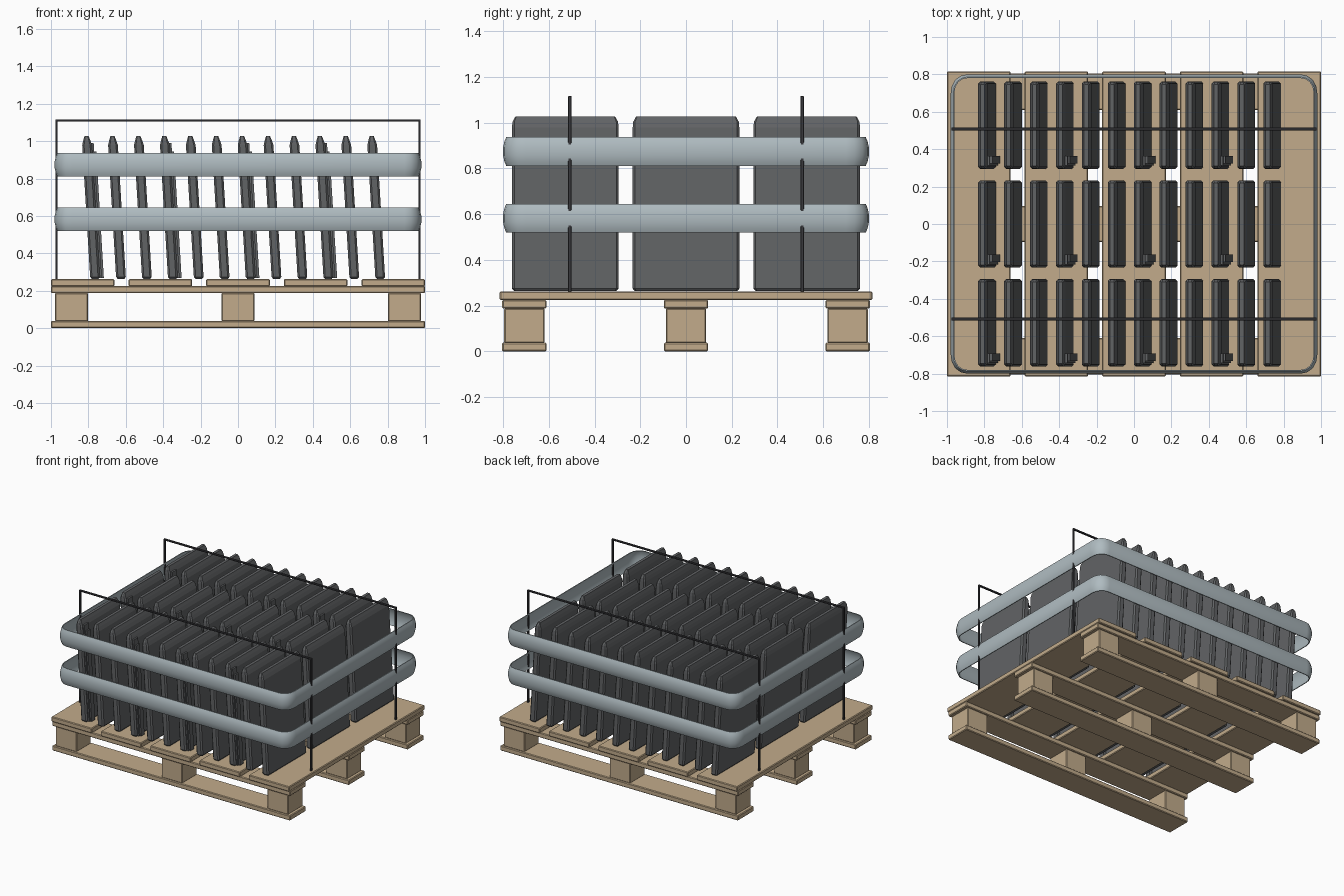
import bpy, bmesh, math
from mathutils import Vector

if "Cube" in bpy.data.objects:
    bpy.data.objects.remove(bpy.data.objects["Cube"])


def material(name, rgb):
    m = bpy.data.materials.new(name)
    m.diffuse_color = (*rgb, 1)
    m.use_nodes = True
    m.node_tree.nodes["Principled BSDF"].inputs["Base Color"].default_value = m.diffuse_color
    return m


WOOD = material("wood", (0.54, 0.41, 0.26))
DARK = material("dark_panel", (0.12, 0.125, 0.13))
WIRE = material("black_wire", (0.04, 0.04, 0.045))
STRAP = material("grey_strap", (0.43, 0.50, 0.53))


def finish(name, bm, mat):
    bmesh.ops.recalc_face_normals(bm, faces=bm.faces)
    me = bpy.data.meshes.new(name)
    bm.to_mesh(me)
    bm.free()
    ob = bpy.data.objects.new(name, me)
    bpy.context.collection.objects.link(ob)
    me.materials.append(mat)
    return ob


def loft(bm, rings, closed=False):
    """Skin a list of vertex rings; cap the ends or join them in a loop."""
    rs = [[bm.verts.new(p) for p in r] for r in rings]
    n = len(rs[0])
    for a, b in zip(rs, rs[1:] + (rs[:1] if closed else [])):
        for i in range(n):
            j = (i + 1) % n
            bm.faces.new((a[i], a[j], b[j], b[i]))
    if not closed:
        bm.faces.new(rs[0])
        bm.faces.new(rs[-1])


def box(name, x, y, z, mat, bevel=0.005):
    bm = bmesh.new()
    bmesh.ops.create_cube(bm, size=1)
    for v in bm.verts:
        v.co = [a + (b - a) * (c + 0.5) for (a, b), c in zip((x, y, z), v.co)]
    if bevel:
        bmesh.ops.bevel(bm, geom=bm.edges[:], offset=bevel, segments=1, affect='EDGES')
    return finish(name, bm, mat)


# Pallet: runners, blocks, bearers and deck boards
for yc in (-0.707, 0, 0.707):
    hw = 0.097
    box("bottom_runner", (-1, 1), (yc - hw, yc + hw), (0, 0.038), WOOD)
    box("bearer", (-1, 1), (yc - hw, yc + hw), (0.187, 0.225), WOOD)
    for xc in (-0.89, 0, 0.89):
        box("pallet_block", (xc - 0.088, xc + 0.088), (yc - 0.088, yc + 0.088),
            (0.036, 0.189), WOOD)
for i in range(5):
    xc = -0.83 + i * 0.415
    box("deck_board", (xc - 0.17, xc + 0.17), (-0.815, 0.815), (0.224, 0.262), WOOD)

# Leaning panels, three rows of twelve, bevelled by lofting octagonal sections
LEAN = -0.06


def section(z, hx, hy, c):
    pts = [(hx - c, -hy), (hx, -hy + c), (hx, hy - c), (hx - c, hy),
           (c - hx, hy), (-hx, hy - c), (-hx, c - hy), (c - hx, -hy)]
    return [(px + z * LEAN, py, z) for px, py in pts]


bm = bmesh.new()
loft(bm, [section(0, 0.018, 0.224, 0.006), section(0.01, 0.026, 0.233, 0.01),
          section(0.715, 0.026, 0.233, 0.01), section(0.74, 0.019, 0.231, 0.008),
          section(0.763, 0.011, 0.218, 0.004)])
panel = finish("panel", bm, DARK)

# Upright rail with a foot lip, fixed to every third panel
bm = bmesh.new()
for x0, x1, y0, y1, z1 in ((0.02, 0.047, -0.144, -0.104, 0.68), (0.015, 0.036, -0.156, -0.104, 0.725)):
    loft(bm, [[(x + z * LEAN, y, z) for x, y in ((x0, y0), (x1, y0), (x1, y1), (x0, y1))]
              for z in (0.004, z1)])
rail = finish("panel_rail", bm, DARK)


def place(src, loc, first):
    ob = src if first else src.copy()
    if not first:
        bpy.context.collection.objects.link(ob)
    ob.location = loc


for r in range(3):
    for i in range(12):
        loc = (-0.764 + i * 0.1386, (r - 1) * 0.528, 0.264)
        place(panel, loc, r == 0 and i == 0)
        if i % 3 == 0:
            place(rail, (loc[0], loc[1] - 0.06 + 0.0 + 0.0, loc[2]), r == 0 and i == 0)

# Two bulging straps with rounded corners running around the load
corner = [(0.98, 0.70), (0.974, 0.738), (0.955, 0.772), (0.925, 0.793), (0.89, 0.80)]
path = (corner + [(-x, y) for x, y in corner[::-1]] +
        [(-x, -y) for x, y in corner] + [(x, -y) for x, y in corner[::-1]])
outer = [(-0.014, -0.063), (-0.006, -0.045), (0, -0.018), (0, 0.018), (-0.006, 0.045), (-0.014, 0.063)]
profile = outer + [(d - 0.006, h) for d, h in outer[::-1]]
for zc in (0.874, 0.582):
    rings = []
    for k, p in enumerate(path):
        t = Vector(path[(k + 1) % len(path)]) - Vector(path[k - 1])
        n = Vector((t.y, -t.x)).normalized()
        n = n if n.dot(Vector(p)) > 0 else -n
        rings.append([(p[0] + n.x * d, p[1] + n.y * d, zc + h) for d, h in profile])
    bm = bmesh.new()
    loft(bm, rings, closed=True)
    ob = finish("strap", bm, STRAP)
    bpy.ops.object.select_all(action='DESELECT')
    ob.select_set(True)
    bpy.context.view_layer.objects.active = ob
    bpy.ops.object.shade_smooth_by_angle(angle=math.radians(40))

# Two thin wire hoops over the load
for yc in (-0.508, 0.508):
    w, y = 0.006, (yc - 0.007, yc + 0.007)
    for s in (-1, 1):
        box("hoop_upright", (s * 0.971 - w, s * 0.971 + w), y, (0.26, 1.117), WIRE, 0.002)
    box("hoop_top", (-0.977, 0.977), y, (1.105, 1.117), WIRE, 0.002)
